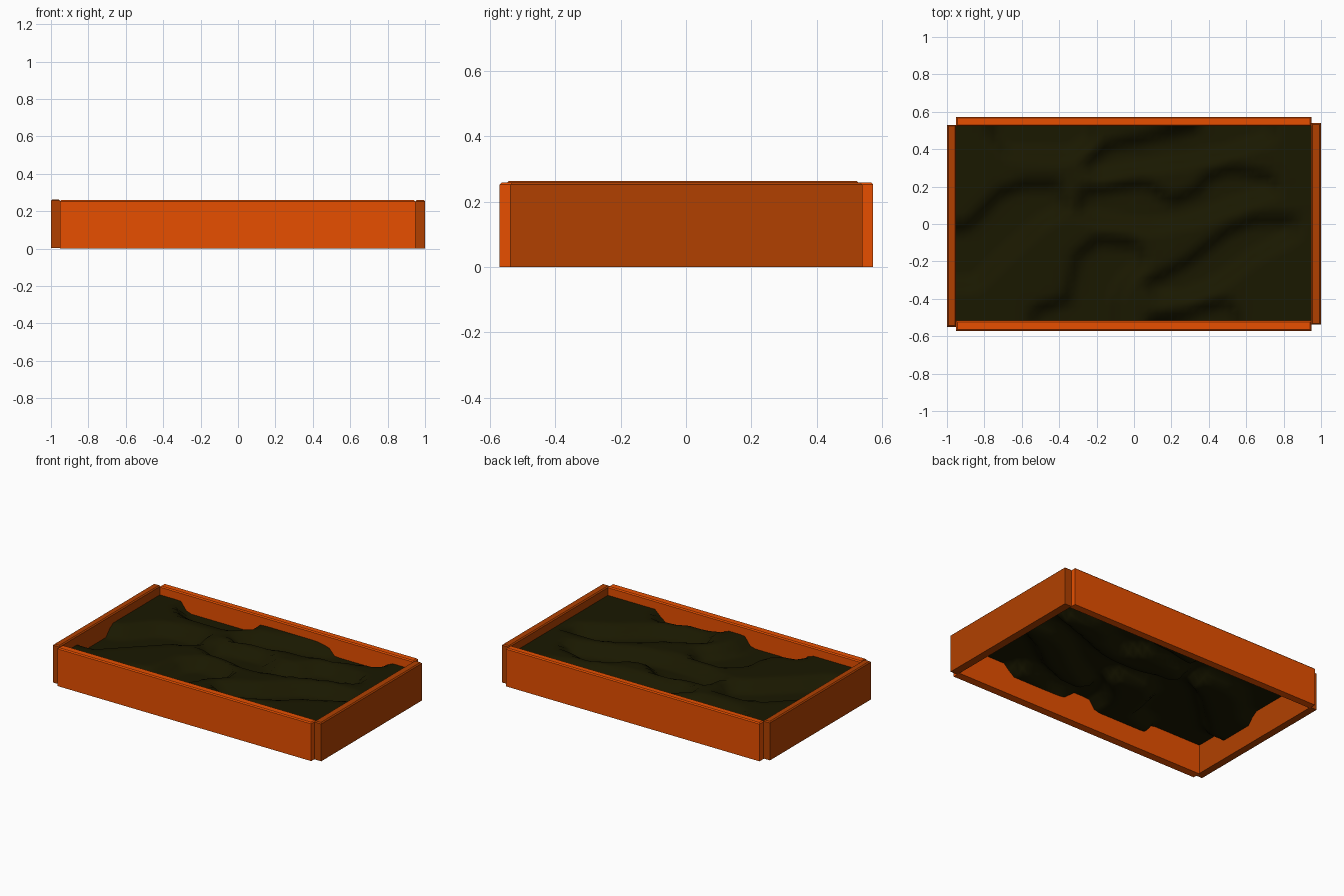
import bpy, bmesh, math
from mathutils import Vector

old = bpy.data.objects.get("Cube")
if old:
    bpy.data.objects.remove(old, do_unlink=True)


def material(name, rgb):
    m = bpy.data.materials.new(name)
    m.use_nodes = True
    m.diffuse_color = (*rgb, 1)
    m.node_tree.nodes["Principled BSDF"].inputs["Base Color"].default_value = (*rgb, 1)
    return m


long_wood = material("bright orange wood", (0.8, 0.078, 0))
end_wood = material("dark orange wood", (0.44, 0.051, 0))
earth = material("dark soil", (0.01, 0.009, 0))


def finish(name, bm, mat):
    mesh = bpy.data.meshes.new(name)
    bm.to_mesh(mesh)
    bm.free()
    obj = bpy.data.objects.new(name, mesh)
    bpy.context.collection.objects.link(obj)
    mesh.materials.append(mat)


def board(name, low, high, mat):
    """A plank between two corners, chamfered around its top."""
    bm = bmesh.new()
    bmesh.ops.create_cube(bm, size=1)
    low, high = Vector(low), Vector(high)
    bmesh.ops.scale(bm, vec=high - low, verts=bm.verts)
    bmesh.ops.translate(bm, vec=(low + high) / 2, verts=bm.verts)
    rim = [e for e in bm.edges if all(v.co.z > 0.2 for v in e.verts)]
    bmesh.ops.bevel(bm, geom=rim, offset=0.007, segments=1, affect="EDGES")
    finish(name, bm, mat)


# Four planks of the open frame
board("front_board", (-0.952, -0.571, 0), (0.948, -0.517, 0.259), long_wood)
board("back_board", (-0.952, 0.523, 0), (0.948, 0.573, 0.259), long_wood)
board("right_end_board", (-1, -0.55, 0.003), (-0.951, 0.53, 0.263), end_wood)
board("left_end_board", (0.947, -0.538, 0), (1, 0.54, 0.259), end_wood)

# Outlines of the valleys sunk into the soil, some running under the boards
west_valley = [(-1.1, -0.06), (-0.88, 0), (-0.72, 0.17), (-0.58, 0.22),
               (-0.4, 0.22), (-0.36, 0.08), (-0.5, 0), (-0.7, -0.18),
               (-0.85, -0.33), (-1.1, -0.33)]
north_west_valley = [(-0.77, 0.7), (-0.77, 0.47), (-0.68, 0.38),
                     (-0.35, 0.36), (-0.22, 0.45), (-0.22, 0.7)]
north_valley = [(-0.27, 0.31), (-0.15, 0.42), (0.05, 0.46), (0.33, 0.52),
                (0.36, 0.7), (0.76, 0.7), (0.74, 0.46), (0.5, 0.38),
                (0.3, 0.34), (0.05, 0.3), (-0.2, 0.26)]
middle_valley = [(-0.31, 0.06), (-0.27, 0.18), (-0.1, 0.2), (0.05, 0.23),
                 (0.2, 0.13), (0.34, 0.18), (0.38, 0.25), (0.52, 0.3),
                 (0.72, 0.26), (0.77, 0.18), (0.5, 0.09), (0.3, 0.01),
                 (0.1, -0.02), (-0.2, 0.02)]
south_valley = [(-0.55, -0.7), (-0.54, -0.46), (-0.36, -0.4), (-0.31, -0.17),
                (-0.2, -0.08), (0.02, -0.1), (0.06, -0.2), (-0.05, -0.3),
                (-0.1, -0.4), (-0.1, -0.7)]
east_valley = [(0.06, -0.32), (0.28, -0.2), (0.5, -0.03), (0.65, 0.03),
               (0.87, 0.03), (0.86, -0.06), (0.65, -0.17), (0.45, -0.32),
               (0.28, -0.39), (0.12, -0.4)]
south_east_valley = [(0.06, -0.7), (0.08, -0.5), (0.28, -0.47),
                     (0.5, -0.41), (0.56, -0.5), (0.56, -0.7)]
valleys = [west_valley, north_west_valley, north_valley, middle_valley,
           south_valley, east_valley, south_east_valley]


def depth_inside(p, outline):
    """Distance to the outline, positive inside and negative outside."""
    nearest, inside = math.inf, False
    for a, b in zip(outline, outline[1:] + outline[:1]):
        a, b = Vector(a), Vector(b)
        d = b - a
        t = min(max((p - a).dot(d) / d.length_squared, 0), 1)
        nearest = min(nearest, (p - a - d * t).length)
        if (a.y > p.y) != (b.y > p.y) and p.x < a.x + d.x * (p.y - a.y) / d.y:
            inside = not inside
    return nearest if inside else -nearest


def soil_height(x, y):
    p = Vector((x, y))
    reach = max(depth_inside(p, outline) for outline in valleys)
    t = min(max((reach + 0.03) / 0.065, 0), 1)
    return 0.2 - 0.068 * t * t * (3 - 2 * t)


# Uneven soil sheet filling the frame
bm = bmesh.new()
bmesh.ops.create_grid(bm, x_segments=48, y_segments=27, size=1)
for v in bm.verts:
    v.co.x *= 0.952
    v.co.y = v.co.y * 0.521 + 0.003
    v.co.z = soil_height(v.co.x, v.co.y)
for f in bm.faces:
    f.smooth = True
finish("soil", bm, earth)
